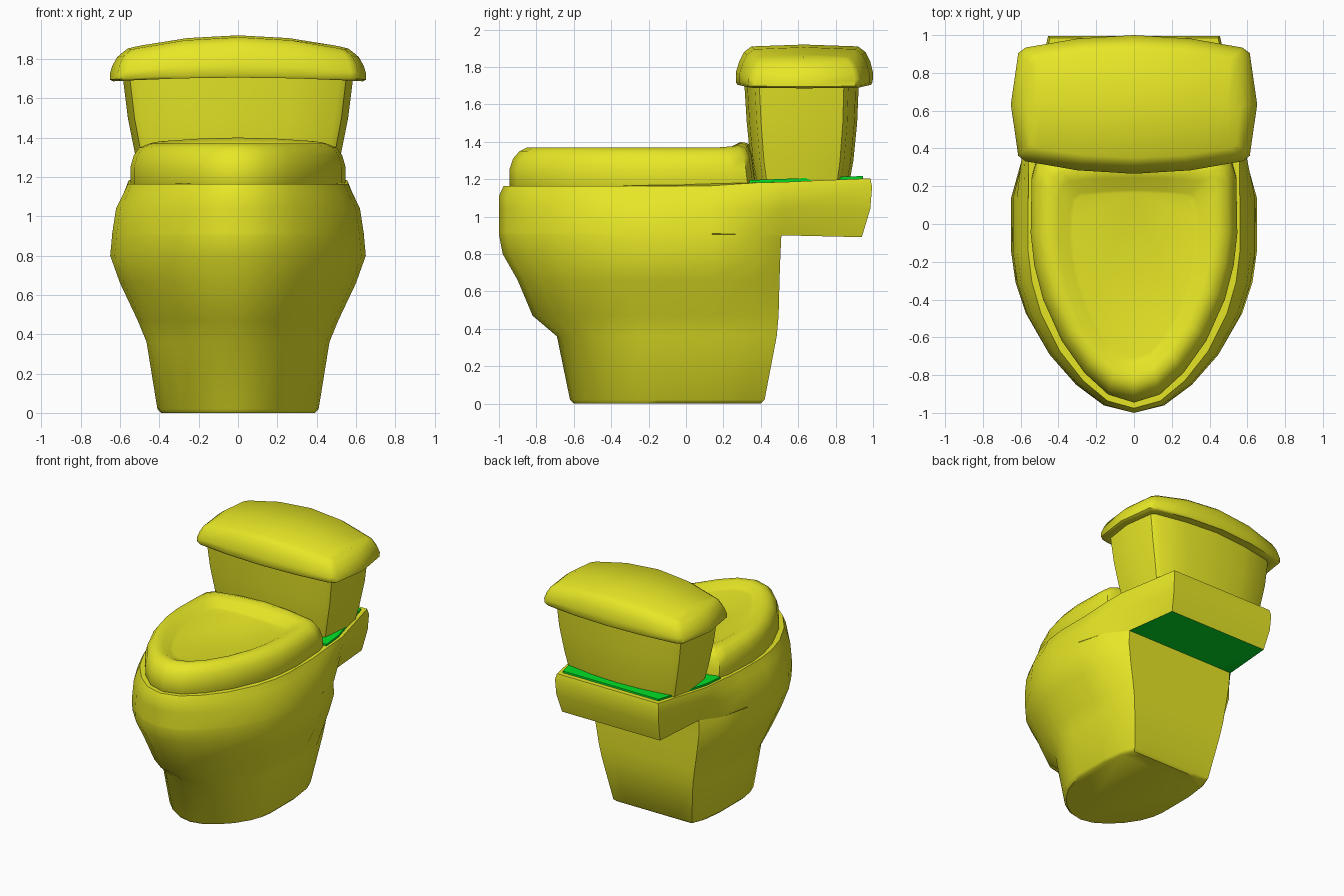
import bpy, bmesh, math

if "Cube" in bpy.data.objects:
    bpy.data.objects.remove(bpy.data.objects["Cube"])


def material(name, color):
    m = bpy.data.materials.new(name)
    m.diffuse_color = color
    m.use_nodes = True
    m.node_tree.nodes["Principled BSDF"].inputs["Base Color"].default_value = m.diffuse_color
    return m


YELLOW = material("yellow", (0.80, 0.80, 0.02, 1))
GREEN = material("green", (0.0, 0.78, 0.02, 1))


def loft(name, halves, mats=(YELLOW,), green=None, angle=45):
    """Skin a stack of half outlines (front to back, x >= 0), mirrored in x."""
    bm = bmesh.new()
    rings = []
    for half in halves:
        mirrored = [(-x, y, z) for x, y, z in reversed(half) if x > 1e-6]
        rings.append([bm.verts.new(p) for p in half + mirrored])
    n = len(rings[0])
    for k, (a, b) in enumerate(zip(rings, rings[1:])):
        for i in range(n):
            j = (i + 1) % n
            f = bm.faces.new((a[i], a[j], b[j], b[i]))
            if green and k == green[0] and min(i, n - i) in green[1]:
                f.material_index = 1
    bm.faces.new(rings[0][::-1])
    bm.faces.new(rings[-1])
    bmesh.ops.remove_doubles(bm, verts=bm.verts, dist=0.0005)
    bmesh.ops.recalc_face_normals(bm, faces=bm.faces)
    mesh = bpy.data.meshes.new(name)
    bm.to_mesh(mesh)
    bm.free()
    obj = bpy.data.objects.new(name, mesh)
    bpy.context.collection.objects.link(obj)
    for m in mats:
        mesh.materials.append(m)
    bpy.ops.object.select_all(action='DESELECT')
    obj.select_set(True)
    bpy.context.view_layer.objects.active = obj
    bpy.ops.object.shade_smooth_by_angle(angle=math.radians(angle))
    return obj


# Pointed-oval nose shared by bowl and seat, as fractions of width and length
NOSE = [(0, 1), (.25, .953), (.48, .824), (.70, .635), (.88, .39), (.965, .19), (1, 0)]


def nose(w, yf, ym, z):
    return [(u * w, ym - v * (ym - yf), z) for u, v in NOSE]


# Bowl, pedestal and the rear shelf, in one skin
def bowl_ring(z, w, yf, wc, yc, wr=None, yr=None, rise=0):
    pts = nose(w, yf, -.15, z)
    pts += [(w, .14, z), (w + (wc - w) * .35, .14 + (yc - .14) * .62, z + rise * .4),
            (wc, yc, z + rise * .5)]
    if yr is None:
        pts += [(wc * .7, yc, z), (.15, yc, z)]
    else:
        pts += [(wr, yr, z + rise), (.15, yr, z + rise)]
    return pts


loft("bowl", [bowl_ring(*r) for r in (
    (0, .39, -.60, .33, .40),
    (.02, .41, -.62, .345, .42),
    (.36, .465, -.69, .40, .485),
    (.47, .51, -.82, .42, .495),
    (.66, .60, -.90, .45, .50),
    (.80, .65, -.98, .47, .505),
    (.905, .64, -1.0, .47, .51),
    (.91, .64, -1.0, .475, .515, .43, .94, -.02),
    (1.04, .62, -1.0, .54, .52, .45, .985, 0),
    (1.11, .585, -1.0, .56, .52, .455, .995, .05),
    (1.165, .56, -.975, .55, .52, .445, .985, .04))],
    mats=(YELLOW, GREEN), green=(6, (9, 10, 11)))


# Green deck under the tank
loft("tank_deck", [[(.54, .34, z), (.53, .50, z + .006), (.42, .945, z + .022)]
                   for z in (1.16, 1.195)], mats=(GREEN,))


# Closed seat cover: rounded rim, raised rear edge, shallow dished top
def seat_ring(z, w, yf, yr, rise):
    pts = nose(w, yf, -.05, z)
    return pts + [(w * .99, yr - .12, z), (w * .95, yr - .04, z + rise * .2),
                  (w * .85, yr - .012, z + rise * .4), (w * .45, yr, z + rise * .8),
                  (0, yr + .005, z + rise)]


loft("seat_cover", [seat_ring(*r) for r in (
    (1.15, .54, -.935, .37, 0),
    (1.17, .547, -.945, .37, 0),
    (1.25, .547, -.945, .36, 0),
    (1.31, .53, -.925, .35, .02),
    (1.35, .50, -.89, .33, .04),
    (1.37, .45, -.85, .29, .03),
    (1.365, .405, -.80, .24, .01),
    (1.335, .345, -.735, .175, 0),
    (1.33, .325, -.71, .16, 0))])


# Bowed rectangle shared by tank and tank lid, in units of half width and half depth
BOWED = [(0, -1), (.46, -.95), (.88, -.82), (.94, -.74), (1, 0),
         (.94, .74), (.88, .82), (.46, .95), (0, 1)]


def bowed_ring(z, w, y0, y1, crown=0):
    c, d = (y0 + y1) / 2, (y1 - y0) / 2
    return [(u * w, c + v * d, z - crown * (u * w / .65) ** 2) for u, v in BOWED]


# Tank body, tapering downward
loft("tank", [bowed_ring(*r) for r in (
    (1.175, .46, .40, .84),
    (1.19, .495, .365, .875),
    (1.30, .52, .345, .895),
    (1.50, .56, .325, .915),
    (1.74, .59, .31, .925))])


# Crowned tank lid with rolled edge
loft("tank_lid", [bowed_ring(*r) for r in (
    (1.71, .59, .31, .94, .02),
    (1.705, .635, .275, .99, .02),
    (1.72, .652, .266, .998, .025),
    (1.77, .652, .266, 1.0, .045),
    (1.83, .638, .285, .985, .065),
    (1.88, .615, .31, .96, .08),
    (1.91, .58, .35, .92, .09),
    (1.92, .56, .63, .63, .09))])
